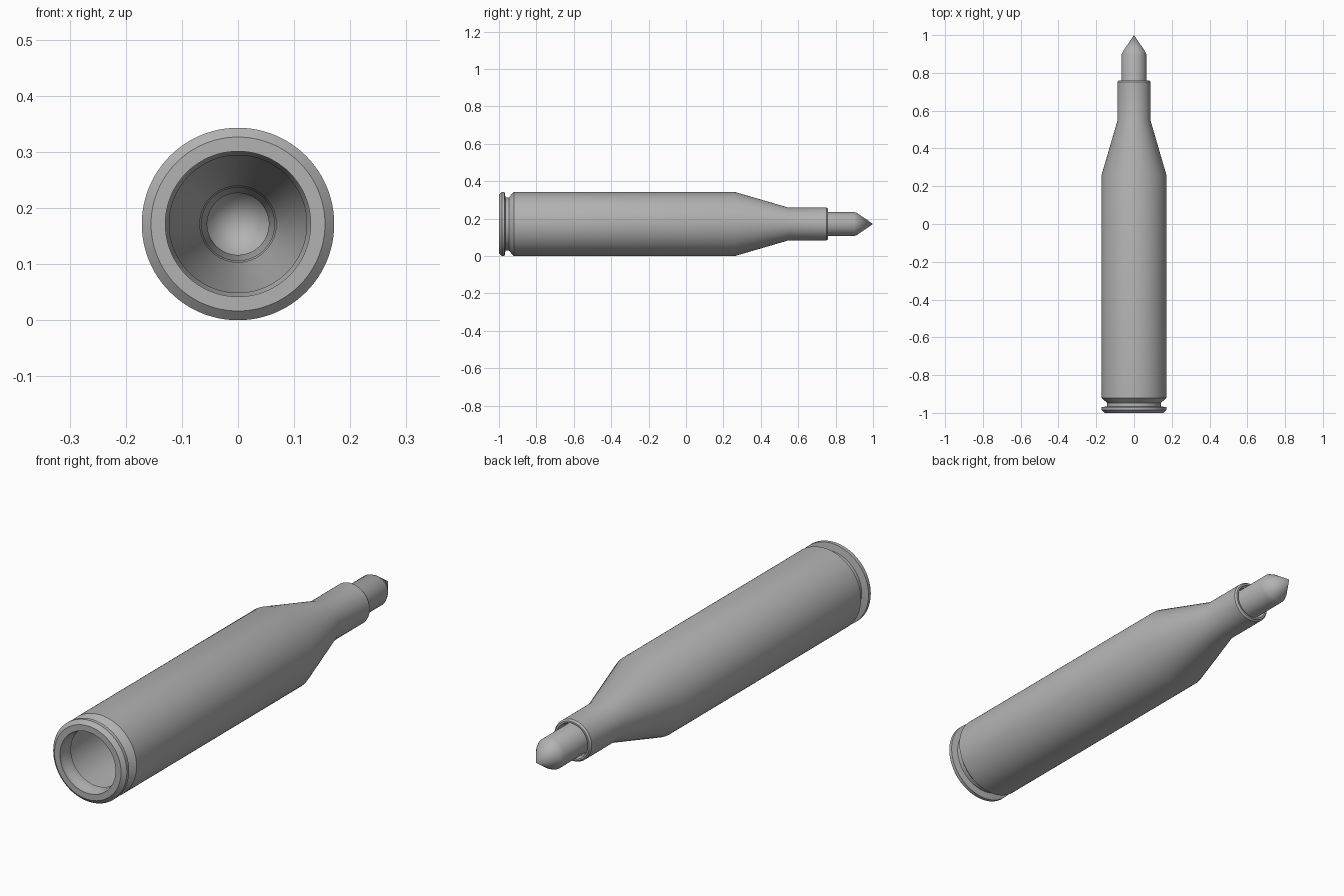
import bpy, bmesh, math
from mathutils import Vector

if "Cube" in bpy.data.objects:
    bpy.data.objects.remove(bpy.data.objects["Cube"], do_unlink=True)

AXIS_HEIGHT = 0.1715
SEGMENTS = 96

grey = bpy.data.materials.new("metal grey")
grey.use_nodes = True
grey.diffuse_color = (0.45, 0.45, 0.45, 1)
grey.node_tree.nodes["Principled BSDF"].inputs["Base Color"].default_value = (0.45, 0.45, 0.45, 1)


def lathe(name, profile, closed):
    """Revolve (radius, y) points around the long axis."""
    bm = bmesh.new()
    verts = [bm.verts.new((r, y, 0)) for r, y in profile]
    pairs = list(zip(verts, verts[1:]))
    if closed:
        pairs.append((verts[-1], verts[0]))
    edges = [bm.edges.new(p) for p in pairs]
    bmesh.ops.spin(bm, geom=verts + edges, cent=(0, 0, 0), axis=(0, 1, 0),
                   angle=math.tau, steps=SEGMENTS, use_merge=False)
    bmesh.ops.remove_doubles(bm, verts=bm.verts, dist=0.0001)
    bmesh.ops.recalc_face_normals(bm, faces=bm.faces)
    bmesh.ops.translate(bm, verts=bm.verts, vec=Vector((0, 0, AXIS_HEIGHT)))
    mesh = bpy.data.meshes.new(name)
    bm.to_mesh(mesh)
    bm.free()
    mesh.materials.append(grey)
    obj = bpy.data.objects.new(name, mesh)
    bpy.context.collection.objects.link(obj)
    bpy.ops.object.select_all(action="DESELECT")
    obj.select_set(True)
    bpy.context.view_layer.objects.active = obj
    bpy.ops.object.shade_smooth_by_angle(angle=math.radians(30))


# Hollow casing: rim, groove, body, shoulder and neck, then back along the inside
outer = [(0.155, -1), (0.1715, -0.985), (0.1715, -0.97), (0.143, -0.965),
         (0.143, -0.947), (0.1715, -0.92), (0.1715, 0.26), (0.087, 0.55),
         (0.087, 0.752), (0.081, 0.76)]
inner = [(0.074, 0.76), (0.068, 0.745), (0.068, 0.54), (0.15, 0.255),
         (0.15, -0.91), (0.1225, -0.937), (0.1225, -0.97), (0.1295, -0.985),
         (0.1295, -1)]
lathe("casing", outer + inner, True)

# Hollow pointed tip, tapering on the inside
lathe("pointed_tip",
      [(0, 1), (0.058, 0.915), (0.065, 0.9), (0.065, 0.6), (0.068, 0.58),
       (0.055, 0.74), (0.055, 0.895), (0, 0.98)], False)
